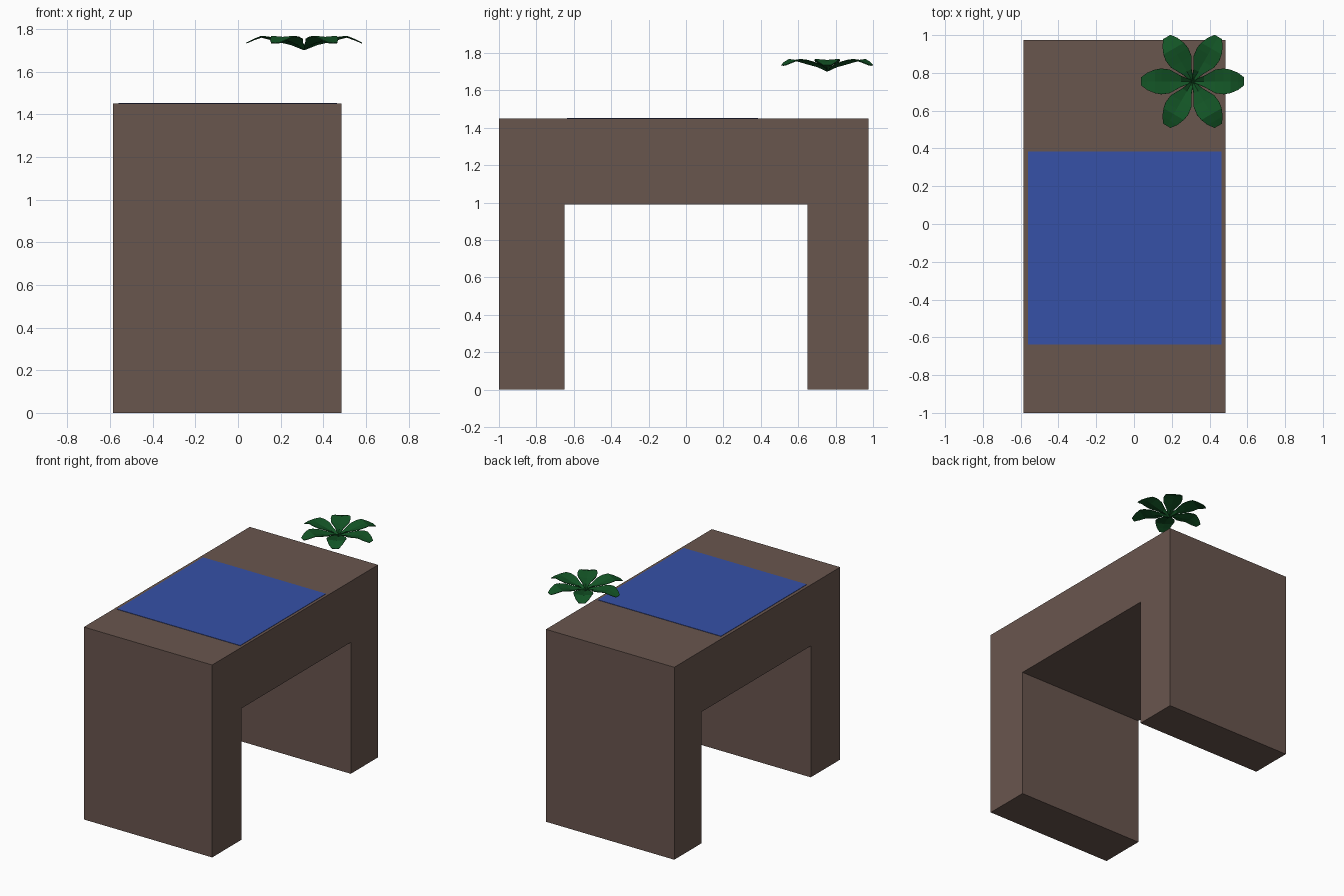
import bpy, bmesh, math

if "Cube" in bpy.data.objects:
    bpy.data.objects.remove(bpy.data.objects["Cube"])


def material(name, rgb):
    m = bpy.data.materials.new(name)
    m.diffuse_color = (*rgb, 1)
    m.use_nodes = True
    m.node_tree.nodes["Principled BSDF"].inputs["Base Color"].default_value = m.diffuse_color
    return m


def mesh_object(name, bm, mat):
    me = bpy.data.meshes.new(name)
    bm.to_mesh(me)
    bm.free()
    me.materials.append(mat)
    ob = bpy.data.objects.new(name, me)
    bpy.context.collection.objects.link(ob)
    return ob


brown = material("brown", (0.141, 0.092, 0.076))
blue = material("blue", (0.037, 0.083, 0.39))
green = material("leaf green", (0.0065, 0.09, 0.019))

# Bridge-shaped body: side profile (y, z) extruded along x
X0, X1 = -0.585, 0.485
profile = [(-1, 0), (-0.65, 0), (-0.65, 0.99), (0.65, 0.99),
           (0.65, 0), (0.975, 0), (0.975, 1.45), (-1, 1.45)]
bm = bmesh.new()
face = bm.faces.new([bm.verts.new((X0, y, z)) for y, z in profile])
ext = bmesh.ops.extrude_face_region(bm, geom=[face], use_keep_orig=True)
bmesh.ops.translate(bm, vec=(X1 - X0, 0, 0),
                    verts=[g for g in ext["geom"] if isinstance(g, bmesh.types.BMVert)])
bmesh.ops.recalc_face_normals(bm, faces=bm.faces)
mesh_object("arch_body", bm, brown)

# Thin blue panel on the top
bm = bmesh.new()
bmesh.ops.create_cube(bm, size=1)
for v in bm.verts:
    v.co = (-0.0485 + v.co.x * 1.025, -0.126 + v.co.y * 1.022, 1.451 + v.co.z * 0.004)
mesh_object("water_panel", bm, blue)

# Plant: six drooping leaves folded along the middle
# stations: distance, half width, middle height, edge height
stations = [(0.0, 0.004, 1.704, 1.716), (0.06, 0.028, 1.728, 1.738),
            (0.12, 0.062, 1.742, 1.754), (0.165, 0.068, 1.754, 1.764),
            (0.20, 0.062, 1.763, 1.768), (0.24, 0.046, 1.749, 1.752),
            (0.272, 0.022, 1.735, 1.736)]
bm = bmesh.new()
for i in range(6):
    a = i * math.pi / 3
    c, s = math.cos(a), math.sin(a)
    rows = []
    for r, w, zm, ze in stations:
        rows.append([bm.verts.new((0.31 + r * c - t * s, 0.755 + r * s + t * c, z))
                     for t, z in ((-w, ze), (0, zm), (w, ze))])
    for p, q in zip(rows, rows[1:]):
        for k in range(2):
            bm.faces.new((p[k], q[k], q[k + 1], p[k + 1]))
leaves = mesh_object("plant_leaves", bm, green)
solid = leaves.modifiers.new("thickness", "SOLIDIFY")
solid.thickness = 0.004
